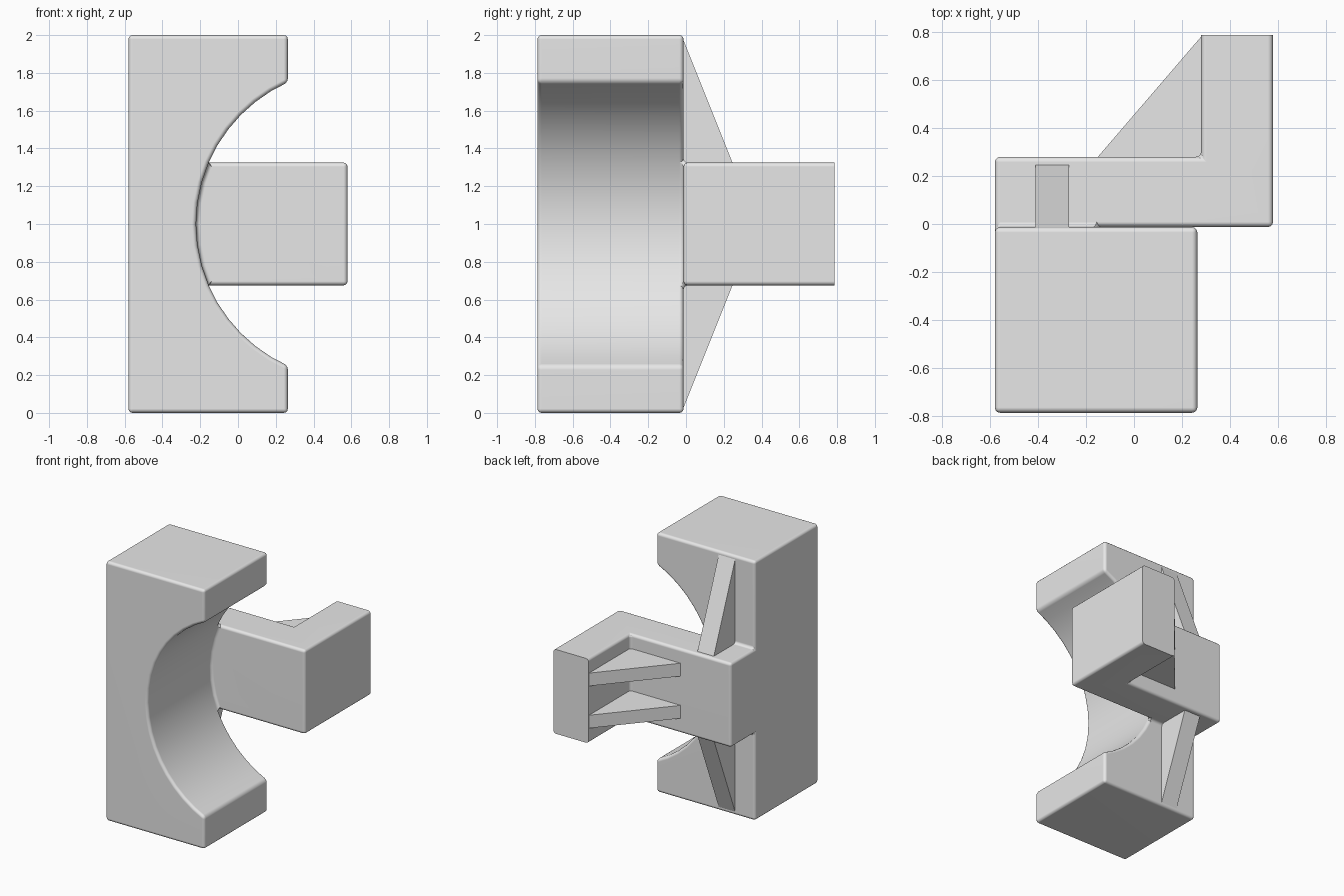
import bpy, bmesh, math
from mathutils import Vector

if "Cube" in bpy.data.objects:
    bpy.data.objects.remove(bpy.data.objects["Cube"], do_unlink=True)

grey = bpy.data.materials.new("plain grey")
grey.use_nodes = True
grey.diffuse_color = (0.8, 0.8, 0.8, 1)
grey.node_tree.nodes["Principled BSDF"].inputs["Base Color"].default_value = (0.8, 0.8, 0.8, 1)


def finish(bm, name):
    bmesh.ops.recalc_face_normals(bm, faces=bm.faces)
    mesh = bpy.data.meshes.new(name)
    bm.to_mesh(mesh)
    bm.free()
    mesh.materials.append(grey)
    obj = bpy.data.objects.new(name, mesh)
    bpy.context.collection.objects.link(obj)
    return obj


def prism(name, points, along):
    """Extrude a flat outline by a vector."""
    bm = bmesh.new()
    face = bm.faces.new([bm.verts.new(p) for p in points])
    new = bmesh.ops.extrude_face_region(bm, geom=[face])["geom"]
    bmesh.ops.translate(bm, vec=Vector(along),
                        verts=[g for g in new if isinstance(g, bmesh.types.BMVert)])
    # the starting face is kept by the extrusion and closes the prism
    return finish(bm, name)


# Main dimensions
LEFT, RIGHT, ARM_RIGHT, ARM_IN = -0.58, 0.264, 0.58, 0.28
FRONT, BACK, ARM_BACK, END = -0.787, -0.013, 0.28, 0.787
LOW, HIGH, TOP = 0.675, 1.325, 2.0

# Circular recess, as (x, z) points from bottom to top
R, CX = 0.822, 0.6
tip, mid = math.acos((CX - RIGHT) / R), math.asin((HIGH - 1) / R)
outer = [mid + (tip - mid) * i / 6 for i in range(1, 7)]
middle = [-mid + 2 * mid * i / 6 for i in range(7)]
angles = [-a for a in reversed(outer)] + middle + outer
curve = [(CX - R * math.cos(a), 1 + R * math.sin(a)) for a in angles]
first, last = 6, 12  # where the arm's lower and upper faces meet the recess

# Clamp body and bracket arm in one closed shell
bm = bmesh.new()


def face(points):
    bm.faces.new([bm.verts.new(p) for p in points])


def face_xz(points, y):
    face([(x, y, z) for x, z in points])


def wall(p, q, y0, y1):
    face([(p[0], y0, p[1]), (q[0], y0, q[1]), (q[0], y1, q[1]), (p[0], y1, p[1])])


outline = [(LEFT, 0), (RIGHT, 0)] + curve + [(RIGHT, TOP), (LEFT, TOP)]
face_xz(outline, FRONT)
face_xz([(LEFT, 0), (RIGHT, 0)] + curve[:first + 1] + [(LEFT, LOW)], BACK)
face_xz(curve[last:] + [(RIGHT, TOP), (LEFT, TOP), (LEFT, HIGH)], BACK)
for p, q in zip(outline, outline[1:]):
    wall(p, q, FRONT, BACK)

face_xz(curve[first:last + 1] + [(ARM_RIGHT, HIGH), (ARM_RIGHT, LOW)], BACK)
for z in (LOW, HIGH):
    face([(x, y, z) for x, y in
          [(LEFT, BACK), (curve[first][0], BACK), (ARM_RIGHT, BACK), (ARM_RIGHT, END),
           (ARM_IN, END), (ARM_IN, ARM_BACK), (LEFT, ARM_BACK)]])
face_xz([(LEFT, LOW), (ARM_IN, LOW), (ARM_IN, HIGH), (LEFT, HIGH)], ARM_BACK)
face_xz([(ARM_IN, LOW), (ARM_RIGHT, LOW), (ARM_RIGHT, HIGH), (ARM_IN, HIGH)], END)
wall((ARM_IN, LOW), (ARM_IN, HIGH), ARM_BACK, END)
wall((ARM_RIGHT, LOW), (ARM_RIGHT, HIGH), BACK, END)
face([(LEFT, y, z) for y, z in
      [(FRONT, 0), (BACK, 0), (BACK, LOW), (ARM_BACK, LOW), (ARM_BACK, HIGH),
       (BACK, HIGH), (BACK, TOP), (FRONT, TOP)]])

# Weld, then round every hard edge except those of the arm's end face
bmesh.ops.remove_doubles(bm, verts=bm.verts, dist=0.0005)
bmesh.ops.recalc_face_normals(bm, faces=bm.faces)
hard = [e for e in bm.edges
        if e.calc_face_angle(0) > math.radians(30)
        and not all(v.co.y > END - 0.01 for v in e.verts)]
bmesh.ops.bevel(bm, geom=hard, offset=0.022, offset_type='OFFSET', segments=3,
                profile=0.5, affect='EDGES', clamp_overlap=True)
body = finish(bm, "clamp_body_and_arm")
bpy.context.view_layer.objects.active = body
body.select_set(True)
bpy.ops.object.shade_smooth_by_angle(angle=math.radians(35))
weighted = body.modifiers.new("weighted normals", 'WEIGHTED_NORMAL')
weighted.keep_sharp = True

# Gussets between the body and the arm, above and below
for name, tip_z, arm_z in (("upper_gusset", 1.99, HIGH - 0.005), ("lower_gusset", 0.01, LOW + 0.005)):
    prism(name, [(-0.41, -0.02, tip_z), (-0.41, 0.248, arm_z), (-0.41, -0.02, arm_z)], (0.14, 0, 0))

# Two ribs bracing the arm's elbow
for name, z in (("upper_elbow_rib", 1.115), ("lower_elbow_rib", 0.79)):
    prism(name, [(-0.155, 0.275, z), (0.285, END, z), (0.285, 0.275, z)], (0, 0, 0.1))
